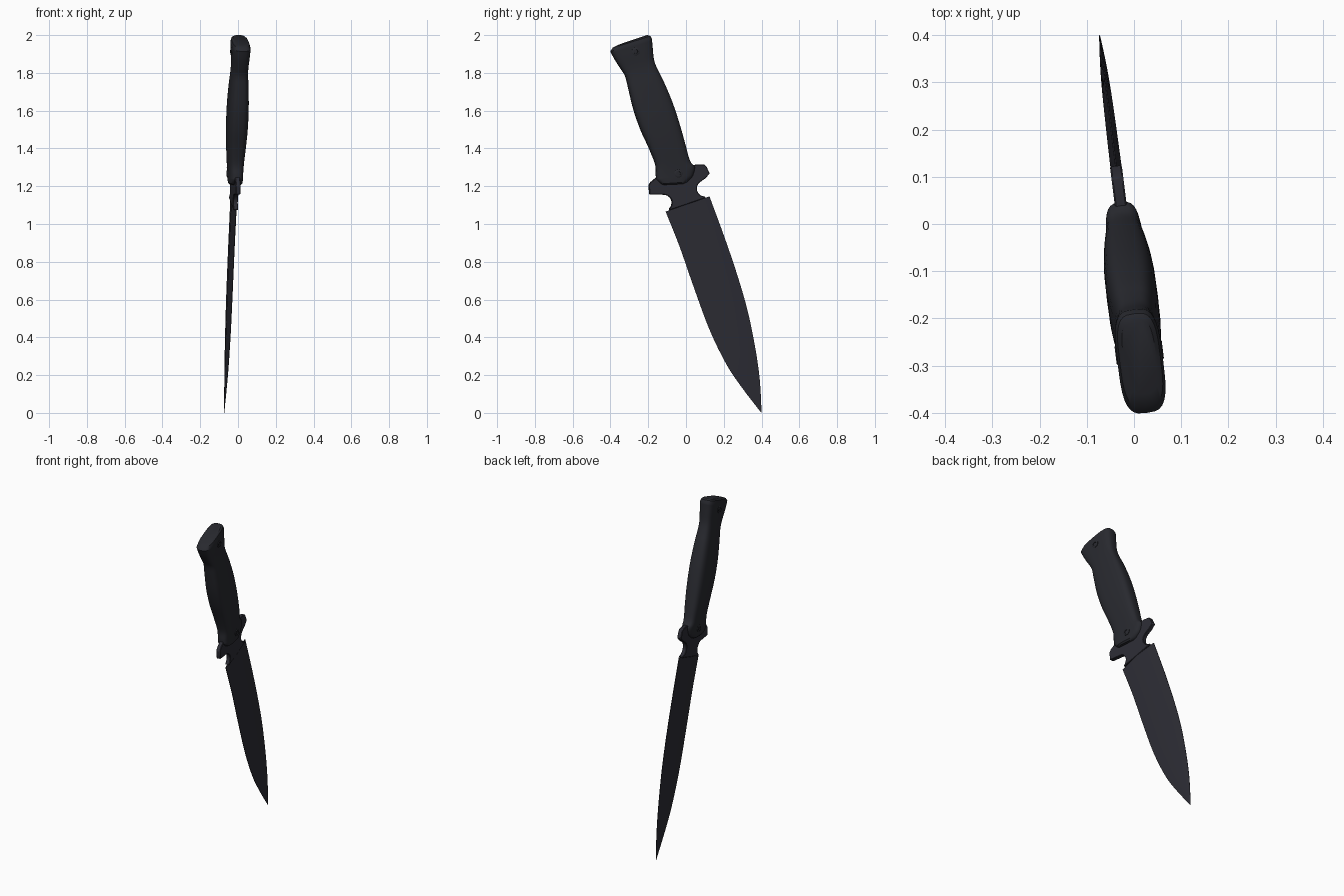
import bpy, bmesh, math
from mathutils import Vector

if "Cube" in bpy.data.objects:
    bpy.data.objects.remove(bpy.data.objects["Cube"])

def material(name, rgb):
    m = bpy.data.materials.new(name)
    m.diffuse_color = (*rgb, 1)
    m.use_nodes = True
    m.node_tree.nodes["Principled BSDF"].inputs["Base Color"].default_value = m.diffuse_color
    return m

STEEL = material("dark_steel", (0.025, 0.025, 0.034))
GRIP = material("dark_grip", (0.021, 0.022, 0.028))

def place(t, y, z):
    """Knife plane (y, z) plus side offset t, turned slightly about z."""
    return Vector((t - 0.023 - 0.125 * y, y + 0.125 * t, z))

def finish(name, bm, mat, angle=35):
    bmesh.ops.recalc_face_normals(bm, faces=bm.faces)
    me = bpy.data.meshes.new(name)
    bm.to_mesh(me)
    bm.free()
    me.materials.append(mat)
    ob = bpy.data.objects.new(name, me)
    bpy.context.collection.objects.link(ob)
    bpy.ops.object.select_all(action='DESELECT')
    ob.select_set(True)
    bpy.context.view_layer.objects.active = ob
    bpy.ops.object.shade_smooth_by_angle(angle=math.radians(angle))
    return ob

def refine(rows, steps):
    """Catmull-Rom interpolation between section rows."""
    out = []
    for i in range(len(rows) - 1):
        p = [rows[max(0, min(len(rows) - 1, i + k))] for k in (-1, 0, 1, 2)]
        for s in range(steps):
            u = s / steps
            out.append([0.5 * (2 * b + (c - a) * u + (2 * a - 5 * b + 4 * c - d) * u * u
                               + (3 * b - a - 3 * c + d) * u ** 3) for a, b, c, d in zip(*p)])
    return out + [rows[-1]]

def loft(name, rows, section, mat):
    """Each row: left y, z, right y, z, half thickness."""
    bm = bmesh.new()
    rings = []
    for ly, lz, ry, rz, h in rows:
        rings.append([bm.verts.new(place(t * h, (ly + ry) / 2 + a * (ry - ly) / 2,
                                         (lz + rz) / 2 + a * (rz - lz) / 2)) for a, t in section])
    n = len(section)
    for r0, r1 in zip(rings, rings[1:]):
        for i in range(n):
            bm.faces.new((r0[i], r0[(i + 1) % n], r1[(i + 1) % n], r1[i]))
    bm.faces.new(rings[0])
    bm.faces.new(rings[-1])
    return finish(name, bm, mat)

# Blade: double-edged leaf shape
blade_rows = [
    (-0.108, 1.066, 0.124, 1.146, 0.012),
    (-0.034, 0.881, 0.204, 0.929, 0.012),
    (0.040, 0.669, 0.272, 0.728, 0.0115),
    (0.124, 0.442, 0.327, 0.537, 0.0105),
    (0.214, 0.257, 0.368, 0.336, 0.009),
    (0.299, 0.130, 0.391, 0.170, 0.006),
    (0.399, 0.000, 0.400, 0.002, 0.001)]
blade_section = [(-1, -0.12), (0, -1), (1, -0.12), (1, 0.12), (0, 1), (-1, 0.12)]
loft("blade", refine(blade_rows, 4), blade_section, STEEL)

# Guard plate with two round notches
def arc(cy, cz, r, a0, a1, n=14):
    return [(cy + r * math.cos(math.radians(a0 + (a1 - a0) * i / n)),
             cz + r * math.sin(math.radians(a0 + (a1 - a0) * i / n))) for i in range(n + 1)]

outline = [(-0.088, 1.073)] + arc(-0.118, 1.113, 0.042, -50, 95)
outline += [(-0.193, 1.156), (-0.199, 1.205), (-0.188, 1.222), (-0.160, 1.245), (-0.12, 1.29),
            (0.03, 1.31), (0.061, 1.316), (0.098, 1.314), (0.108, 1.303), (0.124, 1.267),
            (0.103, 1.243)]
outline += arc(0.098, 1.188, 0.042, 122, 275) + [(0.102, 1.138)]
bm = bmesh.new()
face = bm.faces.new([bm.verts.new(place(-0.0125, y, z)) for y, z in outline])
ext = bmesh.ops.extrude_face_region(bm, geom=[face])
bmesh.ops.translate(bm, vec=Vector((0.025, 0.025 * 0.125, 0)),
                    verts=[v for v in ext["geom"] if isinstance(v, bmesh.types.BMVert)])
guard = finish("guard", bm, STEEL)
bev = guard.modifiers.new("edge", 'BEVEL')
bev.width = 0.003
bev.segments = 1

# Handle: contoured grip with flared pommel
body = [
    (-0.400, 1.914, -0.181, 1.980, 0.048),
    (-0.378, 1.872, -0.177, 1.930, 0.046),
    (-0.345, 1.820, -0.169, 1.865, 0.042),
    (-0.321, 1.780, -0.148, 1.812, 0.043),
    (-0.304, 1.712, -0.119, 1.754, 0.048),
    (-0.278, 1.606, -0.073, 1.645, 0.053),
    (-0.241, 1.500, -0.035, 1.530, 0.053),
    (-0.198, 1.405, -0.004, 1.420, 0.048),
    (-0.163, 1.315, 0.020, 1.335, 0.041),
    (-0.160, 1.262, 0.046, 1.300, 0.038),
    (-0.158, 1.235, 0.034, 1.252, 0.037)]
top = [(-0.360, 1.947, -0.205, 2.000, 0.034), (-0.386, 1.934, -0.190, 1.996, 0.043)]
bottom = [(-0.135, 1.213, 0.005, 1.222, 0.035), (-0.12, 1.207, -0.015, 1.212, 0.028)]
N = 32
def power(v):
    return math.copysign(abs(v) ** (2 / 3.4), v)
oval = [(power(math.cos(2 * math.pi * i / N)), power(math.sin(2 * math.pi * i / N)))
        for i in range(N)]
loft("handle", top + refine(body, 4) + bottom, oval, GRIP)

# Screws: short discs with a recessed centre, on both sides
def screw(name, y, z, h, side):
    bm = bmesh.new()
    rings = []
    for r, t in ((0.021, h - 0.012), (0.021, h + 0.001), (0.018, h + 0.003),
                 (0.011, h + 0.003), (0.010, h - 0.004)):
        rings.append([bm.verts.new(place(side * t, y + r * math.cos(math.pi * i / 10),
                                         z + r * math.sin(math.pi * i / 10))) for i in range(20)])
    for r0, r1 in zip(rings, rings[1:]):
        for i in range(20):
            bm.faces.new((r0[i], r0[(i + 1) % 20], r1[(i + 1) % 20], r1[i]))
    bm.faces.new(rings[0])
    bm.faces.new(rings[-1])
    finish(name, bm, GRIP)

for side, label in ((1, "right"), (-1, "left")):
    screw("pommel_screw_" + label, -0.272, 1.913, 0.047, side)
    screw("guard_screw_" + label, -0.045, 1.267, 0.038, side)
